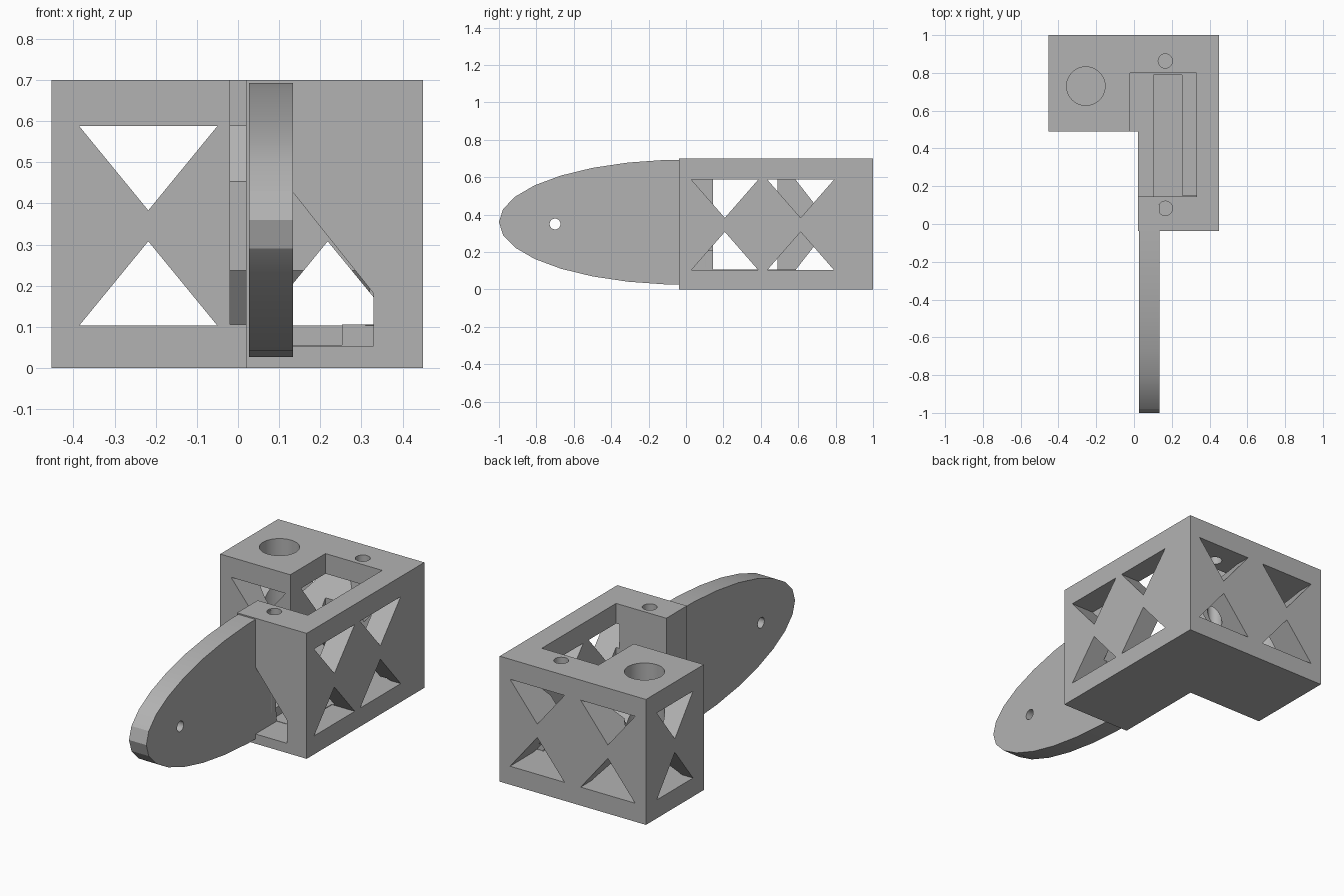
import bpy, bmesh, math
from mathutils import Vector

cube = bpy.data.objects.get("Cube")
if cube:
    bpy.data.objects.remove(cube, do_unlink=True)

grey = bpy.data.materials.new("plain_grey")
grey.use_nodes = True
grey.diffuse_color = (0.45, 0.45, 0.45, 1)
grey.node_tree.nodes["Principled BSDF"].inputs["Base Color"].default_value = (0.45, 0.45, 0.45, 1)


def prism(name, profile, axis, lo, hi):
    """Extrude a 2D profile along an axis; the profile uses the other two axes in order."""
    def place(point, depth):
        co = list(point)
        co.insert("xyz".index(axis), depth)
        return co
    bm = bmesh.new()
    face = bm.faces.new([bm.verts.new(place(p, lo)) for p in profile])
    swept = bmesh.ops.extrude_face_region(bm, geom=[face])["geom"]
    shift = Vector(place((0, 0), hi - lo))
    bmesh.ops.translate(bm, vec=shift, verts=[v for v in swept if isinstance(v, bmesh.types.BMVert)])
    bmesh.ops.recalc_face_normals(bm, faces=bm.faces)
    mesh = bpy.data.meshes.new(name)
    bm.to_mesh(mesh)
    bm.free()
    mesh.materials.append(grey)
    obj = bpy.data.objects.new(name, mesh)
    bpy.context.collection.objects.link(obj)
    return obj


def rect(a0, a1, b0, b1):
    return [(a0, b0), (a1, b0), (a1, b1), (a0, b1)]


def ellipse(a, b, ra, rb, count):
    steps = [2 * math.pi * i / count for i in range(count)]
    return [(a + ra * math.cos(t), b + rb * math.sin(t)) for t in steps]


def cut(target, cutters):
    for cutter in cutters:
        cutter.hide_render = True
        mod = target.modifiers.new(cutter.name, "BOOLEAN")
        mod.operation = "DIFFERENCE"
        mod.solver = "EXACT"
        mod.object = cutter
    graph = bpy.context.evaluated_depsgraph_get()
    baked = bpy.data.meshes.new_from_object(target.evaluated_get(graph))
    target.modifiers.clear()
    target.data = baked
    for cutter in cutters:
        bpy.data.objects.remove(cutter, do_unlink=True)


def truss(axis, a0, a1, lo, hi):
    """Pair of triangular openings that leaves an X brace in a wall."""
    mid = (a0 + a1) / 2
    return [prism("lower_opening", [(a0, 0.103), (a1, 0.103), (mid, 0.308)], axis, lo, hi),
            prism("upper_opening", [(a0, 0.588), (mid, 0.383), (a1, 0.588)], axis, lo, hi)]


# L-shaped housing
housing = prism("housing", [(-0.453, 0.49), (0.02, 0.49), (0.02, -0.037), (0.45, -0.037),
                            (0.45, 1), (-0.453, 1)], "z", 0, 0.7)

# Motor pocket, floor slot and angled front passage
cutters = [
    prism("pocket", rect(-0.02, 0.33, 0.145, 0.8), "z", 0.106, 0.9),
    prism("floor_slot", rect(0.103, 0.253, 0.146, 0.79), "z", 0.056, 0.2),
    prism("front_passage", [(0.134, 0.054), (0.329, 0.054), (0.329, 0.182), (0.134, 0.426)],
          "y", -0.2, 0.15),
    prism("post_bore", ellipse(-0.255, 0.73, 0.102, 0.102, 48), "z", 0.11, 0.9),
]

# Screw holes
for y in (0.083, 0.863):
    cutters.append(prism("screw_hole", ellipse(0.166, y, 0.038, 0.038, 32), "z", 0.12, 0.9))

# Braced walls
cutters += truss("y", -0.386, -0.05, 0.3, 1.2)
cutters += truss("y", 0.05, 0.386, 0.78, 1.2)
cutters += truss("x", 0.028, 0.387, 0.31, 0.6)
cutters += truss("x", 0.434, 0.792, 0.31, 0.6)
cutters += truss("x", 0.585, 0.905, -0.6, 0.32)
cut(housing, cutters)

# Elliptical fin with its pivot hole
fin = prism("fin", ellipse(0, 0.36, 1, 0.335, 30), "x", 0.027, 0.134)
cut(fin, [prism("fin_end_trim", rect(0.1, 1.2, -0.2, 1), "x", -0.2, 0.4),
          prism("pivot_hole", ellipse(-0.7, 0.35, 0.029, 0.029, 32), "x", -0.2, 0.4)])

# Smooth rounded surfaces, crisp edges
for obj in (housing, fin):
    bpy.ops.object.select_all(action="DESELECT")
    obj.select_set(True)
    bpy.context.view_layer.objects.active = obj
    bpy.ops.object.shade_smooth_by_angle(angle=math.radians(20))
